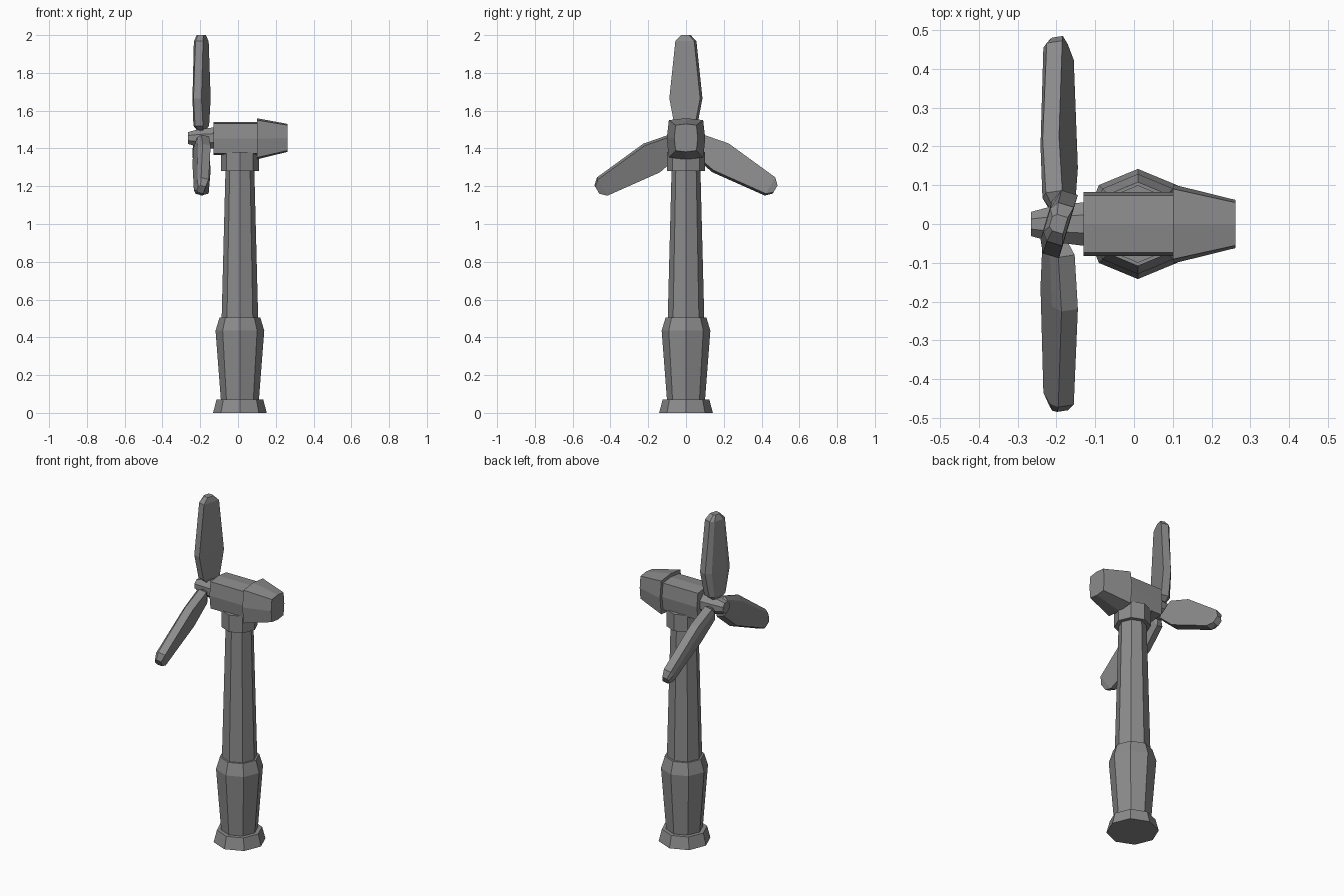
import bpy, bmesh
from math import sin, cos, pi, radians
from mathutils import Matrix, Vector

if "Cube" in bpy.data.objects:
    bpy.data.objects.remove(bpy.data.objects["Cube"])

HUB = Vector((-0.192, 0, 1.455))
GREY = bpy.data.materials.new("dark_grey")
GREY.diffuse_color = (0.26, 0.26, 0.26, 1)
GREY.use_nodes = True
GREY.node_tree.nodes["Principled BSDF"].inputs["Base Color"].default_value = GREY.diffuse_color


def loft(name, rings):
    """Join equal-sized point rings into a closed flat-shaded solid."""
    bm = bmesh.new()
    vs = [[bm.verts.new(p) for p in ring] for ring in rings]
    n = len(vs[0])
    for a, b in zip(vs, vs[1:]):
        for i in range(n):
            j = (i + 1) % n
            bm.faces.new((a[i], a[j], b[j], b[i]))
    bm.faces.new(vs[0])
    bm.faces.new(vs[-1])
    bmesh.ops.recalc_face_normals(bm, faces=bm.faces)
    me = bpy.data.meshes.new(name)
    bm.to_mesh(me)
    bm.free()
    me.materials.append(GREY)
    ob = bpy.data.objects.new(name, me)
    bpy.context.collection.objects.link(ob)
    return ob


def octagon_z(r, z):
    return [(0.01 + r * cos(i * pi / 4), r * sin(i * pi / 4), z) for i in range(8)]


def octagon_x(r, x):
    return [(x, r * cos((i + .5) * pi / 4), HUB.z + r * sin((i + .5) * pi / 4)) for i in range(8)]


def bulged_box_x(x, hw, z0, z1):
    """Square section whose four sides bulge slightly at their middles."""
    c, h = (z0 + z1) / 2, (z1 - z0) / 2
    pts = [(1, 0), (.89, .91), (0, 1), (-.89, .91), (-1, 0), (-.89, -.91), (0, -1), (.89, -.91)]
    return [(x, hw * a, c + h * b) for a, b in pts]


# Tower: stacked octagonal sections
for name, prof in {
    "foot": [(0.142, 0), (0.124, 0.07)],
    "lower_tower": [(0.10, 0.06), (0.129, 0.435), (0.108, 0.505)],
    "upper_tower": [(0.097, 0.49), (0.076, 1.30)],
    "collar": [(0.10, 1.28), (0.10, 1.38)],
}.items():
    loft(name, [octagon_z(r, z) for r, z in prof])

# Nacelle body and tapered rear cowl
loft("nacelle", [bulged_box_x(-0.13, .083, 1.365, 1.54), bulged_box_x(0.11, .083, 1.365, 1.54)])
loft("rear_cowl", [bulged_box_x(0.10, .102, 1.342, 1.56), bulged_box_x(0.262, .062, 1.382, 1.53)])

# Hub cone
loft("hub", [octagon_x(.034, -0.265), octagon_x(.05, -0.21), octagon_x(.062, -0.12)])

# Blades: (distance from hub, half chord, thickness factor), flat back and bevelled front
stations = [(0, .02, .5), (.042, .028, .6), (.065, .056, 1), (.21, .085, 1),
            (.513, .052, .95), (.545, .022, .65)]
section = [(1, .024), (1, -.02), (.6, -.036), (-.6, -.036), (-1, -.02), (-1, .024)]
pitch = Matrix.Rotation(radians(-16.6), 4, 'Z')
for k in range(3):
    turn = Matrix.Rotation(k * 2 * pi / 3, 4, 'X')
    rings = [[HUB + turn @ pitch @ Vector((t * f, c * w, s)) for c, t in section]
             for s, w, f in stations]
    loft(f"blade_{k + 1}", rings)
